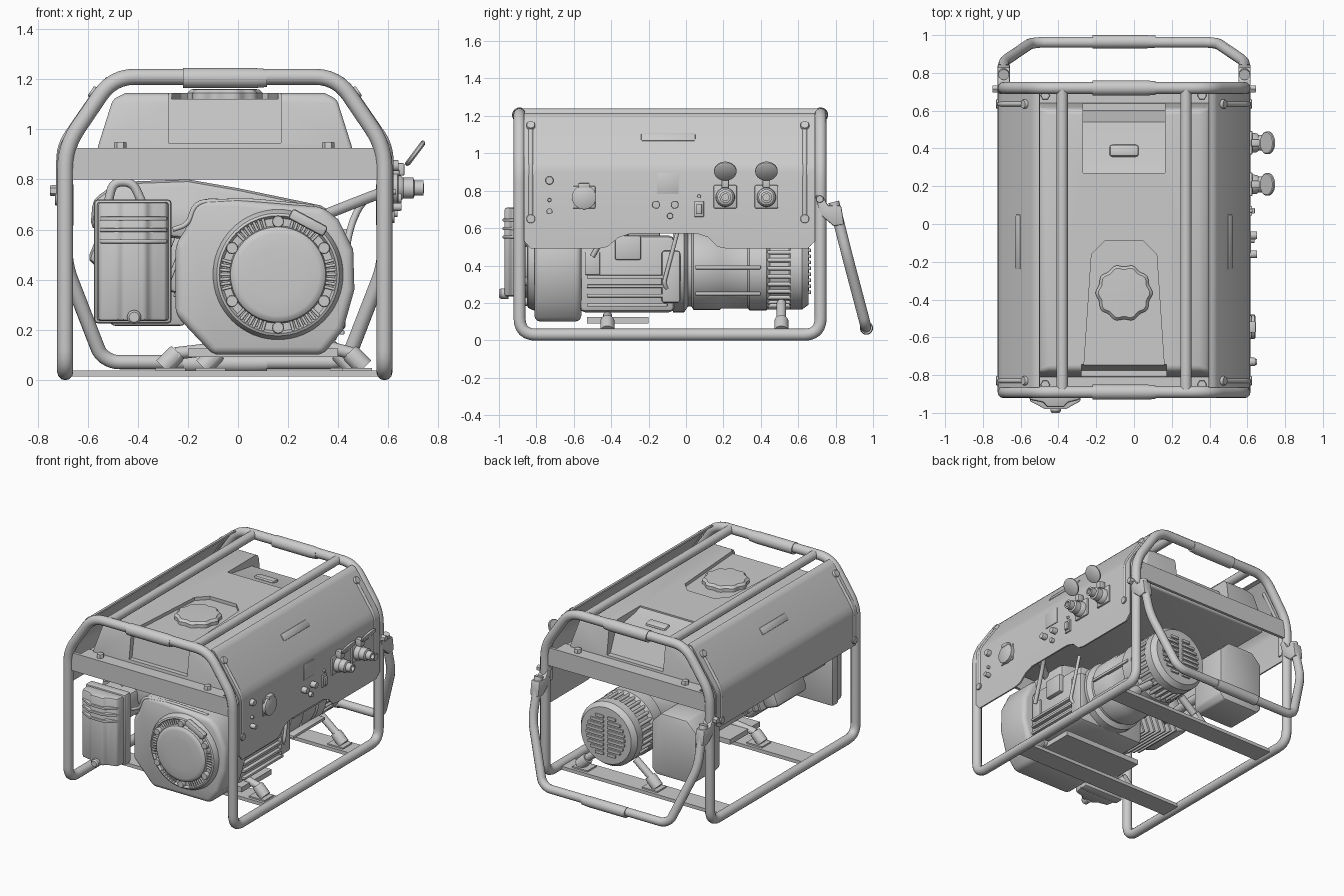
import bpy, bmesh
from math import radians, sin, cos, pi, sqrt
from mathutils import Vector, Matrix

if "Cube" in bpy.data.objects:
    bpy.data.objects.remove(bpy.data.objects["Cube"])

CX = -0.0525                                   # frame centre line
F, B, L, R = -0.89, 0.72, -0.69, 0.585         # post positions
mx = lambda x: 2 * CX - x

def smooth(ob, ang=35):
    bpy.ops.object.select_all(action='DESELECT')
    ob.select_set(True)
    bpy.context.view_layer.objects.active = ob
    bpy.ops.object.convert(target='MESH')
    bpy.ops.object.shade_smooth_by_angle(angle=radians(ang))
    return ob

def finish(name, bm, bevel=0, solid=0, seg=2, cut=None):
    bmesh.ops.recalc_face_normals(bm, faces=bm.faces)
    me = bpy.data.meshes.new(name)
    bm.to_mesh(me); bm.free()
    ob = bpy.data.objects.new(name, me)
    bpy.context.collection.objects.link(ob)
    if solid:
        m = ob.modifiers.new('s', 'SOLIDIFY'); m.thickness = solid; m.offset = 0
    if bevel:
        m = ob.modifiers.new('b', 'BEVEL'); m.width = bevel; m.segments = seg; m.limit_method = 'ANGLE'
    for c in cut or []:
        m = ob.modifiers.new('c', 'BOOLEAN'); m.operation = 'DIFFERENCE'; m.object = c; m.solver = 'EXACT'
        c.hide_render = True
    smooth(ob)
    for c in cut or []:
        bpy.data.objects.remove(c)
    return ob

def prism(name, pts, axis, lo, hi, bevel=0, seg=2):
    """Extrude a 2D outline: axis x -> pts (y,z), y -> (x,z), z -> (x,y)."""
    put = {'x': lambda a, b, t: (t, a, b), 'y': lambda a, b, t: (a, t, b), 'z': lambda a, b, t: (a, b, t)}[axis]
    bm = bmesh.new()
    r0, r1 = [[bm.verts.new(put(a, b, t)) for a, b in pts] for t in (lo, hi)]
    n = len(pts)
    bm.faces.new(r0); bm.faces.new(r1)
    for i in range(n):
        bm.faces.new((r0[i], r0[(i + 1) % n], r1[(i + 1) % n], r1[i]))
    return finish(name, bm, bevel, seg=seg)

def box(name, x, y, z, bevel=0, rot=None):
    bm = bmesh.new()
    bmesh.ops.create_cube(bm, size=1, matrix=Matrix.Diagonal((x[1] - x[0], y[1] - y[0], z[1] - z[0], 1)))
    m = Matrix.Translation((sum(x) / 2, sum(y) / 2, sum(z) / 2))
    if rot: m = m @ Matrix.Rotation(radians(rot[1]), 4, rot[0])
    bm.transform(m)
    return finish(name, bm, bevel)

def lathe(name, origin, d, prof, n=32, wave=0):
    """Turn (radius, height) points about direction d; optional scalloped rim."""
    q = Vector((0, 0, 1)).rotation_difference(Vector(d).normalized())
    bm = bmesh.new()
    rings = []
    for r, h in prof:
        rings.append([bm.verts.new(Vector(origin) + q @ Vector(
            ((r + wave * cos(10 * a)) * cos(a), (r + wave * cos(10 * a)) * sin(a), h)))
            for a in (2 * pi * i / n for i in range(n))])
    for a, b in zip(rings, rings[1:]):
        for i in range(n):
            bm.faces.new((a[i], a[(i + 1) % n], b[(i + 1) % n], b[i]))
    bm.faces.new(rings[0]); bm.faces.new(rings[-1])
    return finish(name, bm)

def rod(name, p, d, r, h, n=24):
    return lathe(name, p, d, [(r, 0), (r, h * .85), (r * .9, h)], n)

def tube(name, pts, r, fillet=0.08, closed=False):
    pts = [Vector(p) for p in pts]; out = []; n = len(pts)
    for i, p in enumerate(pts):
        if not closed and i in (0, n - 1):
            out.append(p); continue
        u, v = pts[i - 1] - p, pts[(i + 1) % n] - p
        f = min(fillet, u.length * .48, v.length * .48)
        a, b = p + u.normalized() * f, p + v.normalized() * f
        out += [a * (1 - t) ** 2 + p * 2 * t * (1 - t) + b * t * t for t in (k / 6 for k in range(7))]
    cu = bpy.data.curves.new(name, 'CURVE'); cu.dimensions = '3D'
    cu.bevel_depth = r; cu.bevel_resolution = 4; cu.use_fill_caps = True
    s = cu.splines.new('POLY'); s.points.add(len(out) - 1); s.use_cyclic_u = closed
    for sp, p in zip(s.points, out): sp.co = (*p, 1)
    ob = bpy.data.objects.new(name, cu)
    bpy.context.collection.objects.link(ob)
    return smooth(ob)

# Tubular frame: one closed loop, top rails, grips, cross plates
half = lambda y: [(-.5, y, 1.21), (.395, y, 1.21), (R, y, .93), (R, y, .03)]
left = lambda y: [(L, y, .03), (L, y, .93)]
tube('frame', half(F) + half(B)[::-1] + left(B)[::-1] + left(F), .032, .09, True)
for x in (-.38, .275): tube('top_rail', [(x, F, 1.21), (x, B, 1.21)], .03)
for y in (F, B):
    rod('frame_grip', (-.22, y, 1.205), (1, 0, 0), .04, .335)
    box('end_plate', (L, R), (y - .008, y + .012), (.80, .925))
    s = 1 if y < 0 else -1
    box('end_plate_lip', (-.6, .5), sorted((y, y + .1 * s)), (.915, .925))
    for x in (-.47, .36):
        rod('plate_bolt', (x, y + .04 * s, .92), (0, 0, 1), .025, .03, 6)
for y in (-.42, .51):
    box('cross_plate', (L, R), (y - .07, y + .07), (.012, .036))

# Fold-down handle at the back
hp = [(L, .79, .74), (L, .86, .46), (-.55, .955, .1), (-.5, .962, .07)]
tube('carry_handle', hp + [(mx(x), y, z) for x, y, z in hp[::-1]], .029, .07)
rod('handle_grip', (-.22, .965, .065), (1, 0, 0), .035, .335)
for x, s in ((L, -1), (R, 1)):
    prism('handle_bracket', [(.69, .77), (.72, .79), (.76, .72), (.83, .72), (.845, .62), (.79, .61), (.72, .67)],
          'x', x - .033, x + .033, .008)
    rod('handle_pivot', (x, .715, .755), (s, 0, 0), .022, .06, 6)

# Fuel tank: tapered body with recesses for the cap, the front and the gauge
bm = bmesh.new()
rings = [[bm.verts.new(p) for p in ((a, c, z), (b, c, z), (b, d, z), (a, d, z))] for a, b, c, d, z in
         ((-.56, .455, -.81, .64, .84), (-.56, .455, -.81, .64, .93), (-.50, .395, -.785, .615, 1.12), (-.45, .345, -.765, .595, 1.145))]
for a, b in zip(rings, rings[1:]):
    for i in range(4): bm.faces.new((a[i], a[(i + 1) % 4], b[(i + 1) % 4], b[i]))
bm.faces.new(rings[0]); bm.faces.new(rings[-1])
c1 = prism('cap_cutter', [(-.275, -.9), (.17, -.9), (.12, -.16), (.05, -.09), (-.155, -.09), (-.225, -.16)], 'z', 1.122, 1.3)
c2 = prism('gauge_cutter', [(.27, 1.2), (.27, 1.135), (.34, 1.115), (.54, 1.085), (.60, .94), (.8, .94), (.8, 1.2)], 'x', -.27, .165)
c3 = prism('front_cutter', [(-.9, .945), (-.775, .945), (-.735, 1.2), (-.9, 1.2)], 'x', -.277, .172)
finish('fuel_tank', bm, .022, seg=3, cut=[c1, c2, c3])
box('tank_flange', (-.6, .495), (-.85, .68), (.90, .918))
lathe('fuel_cap', (CX, -.365, 1.11), (0, 0, 1), [(.12, 0), (.145, .005), (.145, .035), (.13, .05), (.05, .052)], 80, .006)
box('fuel_gauge', (-.13, .025), (.355, .42), (1.095, 1.125), .015, ('X', -9))

# Side panels: bent sheets, the right one with a raised arch in its lower edge
def panel(name, x0, side, low):
    bm = bmesh.new()
    mk = lambda o, y, z: bm.verts.new((x0 - side * o, y, z))
    rows = [(mk(o, -.865, z), mk(o, .69, z)) for o, z in ((0, .90), (.006, .93), (.024, .965), (.175, 1.185), (.19, 1.203), (.215, 1.21))]
    bm.faces.new([rows[0][0]] + [mk(0, y, z) for y, z in low] + [rows[0][1]])
    for a, b in zip(rows, rows[1:]): bm.faces.new((a[0], a[1], b[1], b[0]))
    finish(name, bm, solid=.01)
panel('control_panel', .61, 1, [(-.865, .53), (-.83, .49), (-.47, .49), (-.42, .50), (-.36, .55), (-.30, .57),
      (.06, .57), (.12, .55), (.17, .50), (.22, .49), (.65, .49), (.69, .53)])
panel('left_panel', mx(.61), -1, [(-.865, .70), (-.84, .68), (.66, .68), (.69, .70)])
for sgn in (1, -1):
    X = lambda x: x if sgn > 0 else mx(x)
    for y in (-.83, .635):
        tube('panel_strap', [(X(.607), y, .65 if sgn > 0 else .72), (X(.607), y, .935), (X(.462), y, 1.145)], .014, .06)
        rod('strap_bolt_low', (X(.604), y, .65 if sgn > 0 else .72), (sgn, 0, 0), .024, .022, 12)
        rod('strap_bolt_top', (X(.462), y, 1.14), (sgn * .83, 0, .55), .024, .025, 12)
    # shallow grip pocket on the slope
    box('panel_grip', (X(.507) - .008, X(.507) + .008), (-.24, .05), (1.06, 1.11), .007, ('Y', -34 * sgn))

# Controls on the right panel
def on_panel(name, y, z, r, h, n=24): return rod(name, (.612, y, z), (1, 0, 0), r, h, n)
for y in (.21, .43):
    box('socket_flange', (.61, .628), (y - .063, y + .063), (.705, .83), .008)
    lathe('socket', (.62, y, .765), (1, 0, 0), [(.052, 0), (.05, .03), (.042, .04), (.042, .08), (.03, .085), (.03, .12), (.018, .122), (.018, .09)])
    lathe('socket_lid', (.70, y, .91), (.8, 0, -.6), [(.055, 0), (.06, .004), (.06, .014), (.05, .02)])
    box('lid_hinge', (.62, .665), (y - .02, y + .02), (.815, .865), .006)
on_panel('outlet_cover', -.545, .765, .065, .03)
box('outlet_flange', (.61, .622), (-.605, -.485), (.705, .825), .005)
box('outlet_latch', (.61, .645), (-.575, -.515), (.815, .84), .005)
box('hour_meter', (.61, .62), (-.155, -.04), (.785, .895), .003)
for y, z, r, h in ((-.73, .855, .022, .03), (-.73, .75, .01, .02), (-.73, .69, .016, .04), (-.16, .725, .021, .04),
                   (-.06, .725, .021, .04), (-.085, .665, .016, .025), (.07, .77, .01, .015)):
    on_panel('panel_knob', y, z, r, h)
box('rocker_switch_frame', (.61, .625), (.045, .095), (.66, .745), .003)
box('rocker_switch', (.615, .64), (.055, .085), (.675, .73), .005)

# Engine: recoil housing and starter
EX, EZ = .16, .42
prism('recoil_housing', [(-.25, .26), (-.1, .1), (.34, .1), (.42, .2), (.465, .36), (.46, .52), (.4, .64), (.34, .69),
      (.2, .70), (0, .72), (-.14, .725), (-.19, .69), (-.21, .6), (-.25, .54)], 'y', -.81, -.56, .035, 3)
lathe('starter_cover', (EX, -.80, EZ), (0, -1, 0), [(.262, 0), (.258, .02), (.245, .045), (.235, .05), (.225, .035), (.195, .035),
      (.19, .06), (.178, .07), (.165, .073), (.1, .077)], 64)
for i in range(6):
    a = pi / 6 + i * pi / 3
    rod('starter_bolt', (EX + .212 * cos(a), -.82, EZ + .212 * sin(a)), (0, -1, 0), .024, .045, 12)
    for k in range(-3, 4):
        t = a + pi / 6 + k * .085
        tube('starter_vent', [(EX + r * cos(t), -.84, EZ + r * sin(t)) for r in (.192, .235)], .006)
box('pull_handle', (.2, .36), (-.885, -.845), (.605, .65), .012, ('Y', 28))

# Engine block, cylinder, shroud
box('crankcase', (-.12, .40), (-.57, -.06), (.15, .56), .03)
box('engine_base', (-.2, .4), (-.53, -.2), (.09, .125))
for z in (.18, .23, .28, .33): box('crankcase_rib', (.38, .425), (-.53, -.1), (z, z + .018), .004)
box('engine_label', (.39, .41), (-.54, -.46), (.35, .47), .004)
box('ignition_module', (.36, .43), (-.38, -.24), (.43, .56), .01)
box('oil_sensor', (.36, .43), (-.13, -.03), (.2, .48), .015)
for i in range(7):
    d = i * .045
    box('cylinder_fin', (-.155 - d, -.137 - d), (-.52, -.14), (.30 + d * .4, .62 + d * .4), .004, ('Y', 22))
box('cylinder', (-.5, -.08), (-.46, -.2), (.37, .6), .02, ('Y', 22))
box('valve_cover', (-.56, -.44), (-.5, -.16), (.44, .7), .03, ('Y', 22))
prism('engine_shroud', [(-.59, .6), (-.58, .72), (-.48, .79), (-.2, .8), (.0, .765), (.36, .69), (.36, .55), (-.1, .55)], 'y', -.68, -.3, .03)
tube('throttle_link', [(.40, -.08, .25), (.44, -.12, .3), (.43, -.04, .6)], .011, .03)
tube('wire_loom', [(.42, -.5, .45), (.45, -.4, .62), (.5, -.3, .72), (.6, -.2, .76)], .014, .08)
tube('fuel_hose', [(.3, -.5, .64), (.45, -.4, .7), (.58, -.3, .75)], .022, .08)
tube('breather_hose', [(-.52, -.72, .7), (-.5, -.72, .79), (-.42, -.72, .79), (-.38, -.72, .7)], .018, .05)
tube('ignition_lead', [(-.26, -.8, .6), (-.2, -.8, .62), (-.17, -.8, .71), (.05, -.78, .715), (.3, -.76, .69)], .01, .05)

# Air cleaner
box('air_cleaner_base', (-.575, -.265), (-.87, -.8), (.225, .72), .015)
prism('air_cleaner_cover', [(-.565, -.86), (-.555, -.93), (-.48, -.945), (-.46, -.97), (-.37, -.97), (-.35, -.945),
      (-.285, -.93), (-.275, -.86)], 'z', .235, .71, .012)
for z in (.545, .59, .635): prism('air_cleaner_rib', [(-.555, -.9), (-.55, -.938), (-.47, -.98), (-.36, -.98), (-.285, -.938), (-.28, -.9)], 'z', z, z + .016, .004)
lathe('air_cleaner_knob', (-.415, -.95, .25), (0, -1, 0), [(.028, 0), (.028, .04), (.02, .05)], 20)
box('intake_duct', (-.53, -.3), (-.81, -.5), (.5, .68), .03)

# Alternator with vented end cover
AZ = .385
lathe('alternator', (EX, -.07, AZ), (0, 1, 0), [(.235, 0), (.235, .06), (.205, .08), (.205, .1), (.222, .11), (.222, .25), (.215, .26),
      (.215, .40), (.225, .41), (.225, .5), (.205, .52), (.205, .62), (.22, .63), (.22, .69), (.195, .725), (.1, .727)], 48)
for i in range(30):
    a = 2 * pi * i / 30
    tube('alternator_vent_rib', [(EX + .209 * cos(a), y, AZ + .209 * sin(a)) for y in (.43, .57)], .011)
for k in range(-4, 5):
    w = sqrt(.15 ** 2 - (k * .032) ** 2)
    for s in (-1, 1):
        box('end_grille_bar', sorted((EX + s * .015, EX + s * w)), (.64, .668), (AZ + k * .032 - .01, AZ + k * .032 + .01), .004)
for z in (.24, .38): box('alternator_boss', (.34, .395), (.05, .4), (z, z + .02), .004)

# Rubber feet and legs
for y in (-.42, .51):
    for x, s in ((-.27, -1), (.475, 1)):
        if y > 0: x = EX + s * .27
        box('foot_plate', (x - .06, x + .06), (y - .05, y + .05), (.034, .046))
        rod('rubber_mount', (x + s * .03, y, .05), (-s * .7, 0, .7), .038, .085)
        box('mount_wedge', (x - .055, x + .055), (y - .035, y + .035), (.06, .072), 0, ('Y', 45 * s))
        top = (EX + s * .13, y, .2) if y > 0 else (EX + s * .2, y, .13)
        tube('mount_leg', [(x - s * .02, y, .105), top], .025)

# Muffler with its exhaust pipe
prism('muffler', [(-.53, .25), (-.5, .215), (-.22, .215), (-.19, .25), (-.19, .58), (-.26, .65), (-.46, .65), (-.53, .58)], 'y', .38, .65, .012)
tube('exhaust_pipe', [(-.4, -.25, .5), (-.36, -.05, .45), (-.34, .1, .45), (-.34, .4, .45)], .032, .08)
